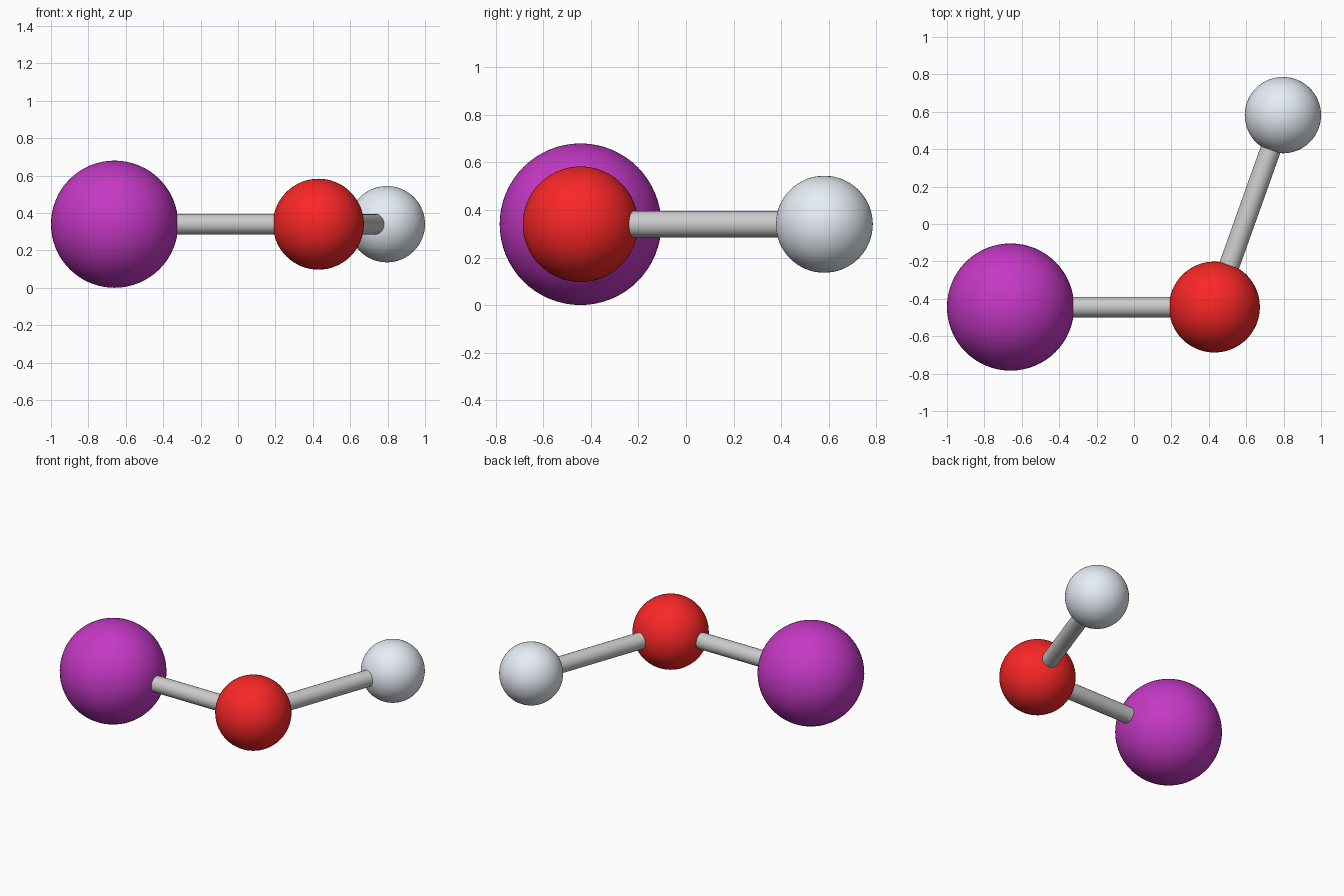
import bpy
from mathutils import Vector

if "Cube" in bpy.data.objects:
    bpy.data.objects.remove(bpy.data.objects["Cube"])

Z = 0.34  # all atom centres lie in one horizontal plane


def material(name, rgb):
    mat = bpy.data.materials.new(name)
    mat.diffuse_color = (*rgb, 1)
    mat.use_nodes = True
    mat.node_tree.nodes["Principled BSDF"].inputs["Base Color"].default_value = mat.diffuse_color
    return mat


def atom(name, x, y, radius, rgb):
    bpy.ops.mesh.primitive_uv_sphere_add(segments=64, ring_count=32, radius=radius, location=(x, y, Z))
    ob = bpy.context.object
    ob.name = name
    ob.data.materials.append(material(name + "_colour", rgb))
    bpy.ops.object.shade_smooth()
    return Vector((x, y, Z))


def bond(name, a, b, radius=0.055):
    d = b - a
    bpy.ops.mesh.primitive_cylinder_add(vertices=32, radius=radius, depth=d.length, location=(a + b) / 2,
                                        rotation=d.to_track_quat('Z', 'Y').to_euler())
    bpy.context.object.name = name
    bpy.ops.object.shade_smooth_by_angle()


# Atoms
large = atom("large_purple_atom", -0.66, -0.444, 0.34, (0.56, 0.04, 0.56))
middle = atom("middle_red_atom", 0.43, -0.444, 0.243, (0.95, 0.02, 0.02))
small = atom("small_white_atom", 0.796, 0.582, 0.204, (0.8, 0.85, 0.92))

# Bonds run between atom centres
bond("straight_bond", large, middle)
bond("angled_bond", middle, small)
